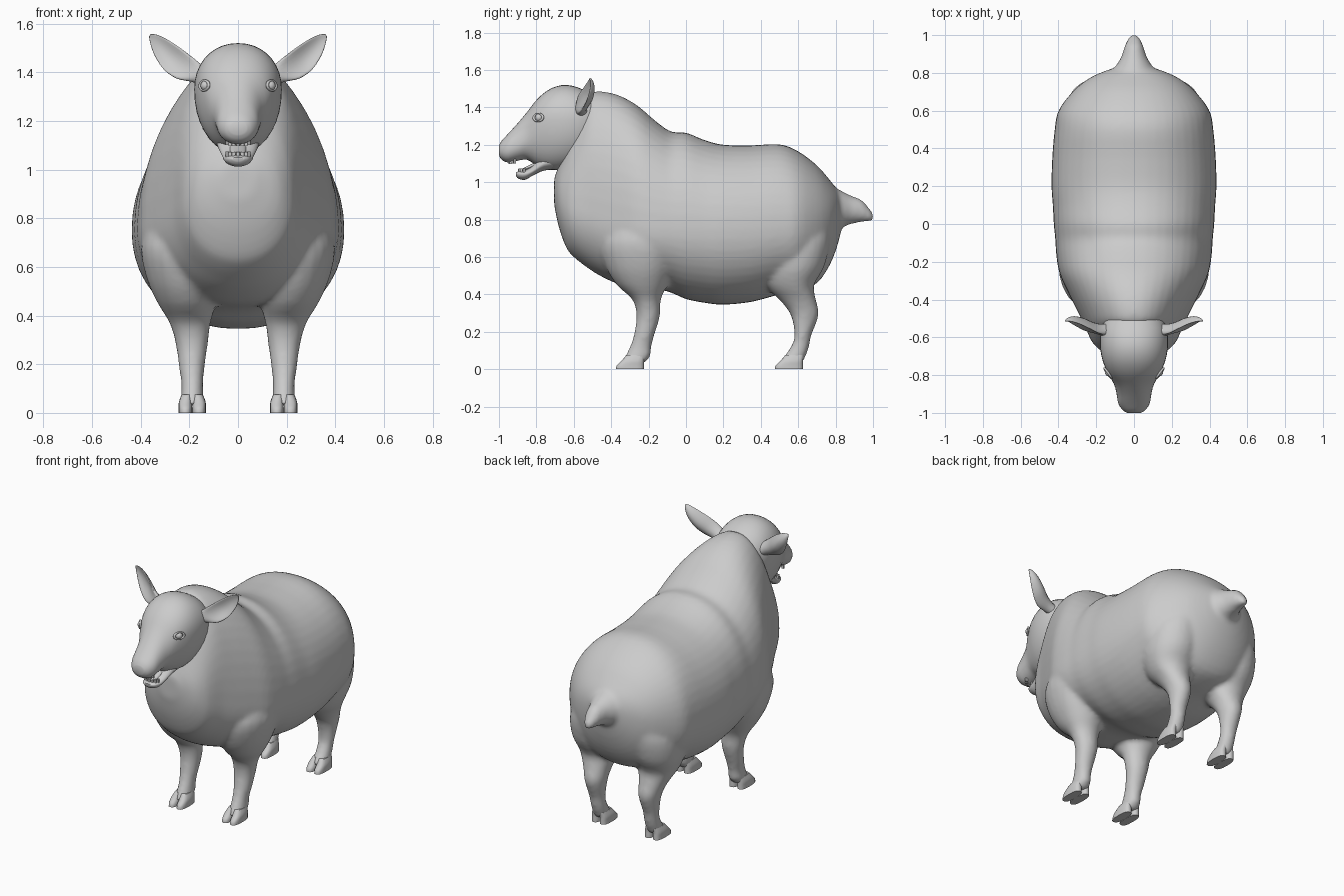
import bpy, bmesh, math
from mathutils import Vector

grey = bpy.data.materials.new("wool grey")
grey.diffuse_color = (0.6, 0.6, 0.6, 1)


def finish(name, bm, angle=50):
    bmesh.ops.recalc_face_normals(bm, faces=bm.faces)
    me = bpy.data.meshes.new(name)
    bm.to_mesh(me)
    bm.free()
    ob = bpy.data.objects.new(name, me)
    bpy.context.collection.objects.link(ob)
    me.materials.append(grey)
    bpy.ops.object.select_all(action='DESELECT')
    bpy.context.view_layer.objects.active = ob
    ob.select_set(True)
    bpy.ops.object.shade_smooth_by_angle(angle=math.radians(angle))
    return ob


def smooth_rows(rows, steps):
    """Curve interpolation between the given section rows."""
    out = []
    for i in range(len(rows) - 1):
        a, b, c, d = (rows[max(0, min(len(rows) - 1, i + k))] for k in (-1, 0, 1, 2))
        for s in range(steps):
            t = s / steps
            out.append([q + .5 * t * (r - p + t * (2 * p - 5 * q + 4 * r - w + t * (3 * (q - r) + w - p)))
                        for p, q, r, w in zip(a, b, c, d)])
    return out + [list(rows[-1])]


def skin(bm, rings):
    vs = [[bm.verts.new(p) for p in ring] for ring in rings]
    n = len(vs[0])
    for r, s in zip(vs, vs[1:]):
        for k in range(n):
            bm.faces.new((r[k], r[(k + 1) % n], s[(k + 1) % n], s[k]))
    bm.faces.new(vs[0][::-1])
    bm.faces.new(vs[-1])


def loft(bm, axis, rows, n=32, steps=3, power=1.0):
    """Rows: position, centre x, half width, low edge, high edge, widest level."""
    rings = []
    for t, cx, hw, lo, hi, mid in smooth_rows(rows, steps):
        ring = []
        for k in range(n):
            a = 2 * math.pi * k / n
            c, s = math.cos(a), math.sin(a)
            u = cx + hw * math.copysign(abs(c) ** power, c)
            v = mid + (hi - mid if s > 0 else mid - lo) * math.copysign(abs(s) ** power, s)
            ring.append((u, t, v) if axis == 'y' else (u, v, t))
        rings.append(ring)
    skin(bm, rings)


# Woolly body
body = bmesh.new()
loft(body, 'y', [
    (-.705, 0, .07, .88, 1.02, .96), (-.68, 0, .16, .76, 1.09, .92),
    (-.64, 0, .21, .65, 1.20, .88), (-.60, 0, .235, .60, 1.31, .86),
    (-.53, 0, .265, .545, 1.46, .83), (-.46, 0, .30, .50, 1.485, .80),
    (-.36, 0, .35, .455, 1.465, .78), (-.26, 0, .395, .44, 1.41, .76),
    (-.16, 0, .412, .43, 1.325, .75), (-.08, 0, .417, .41, 1.27, .75),
    (0, 0, .425, .375, 1.265, .75), (.1, 0, .43, .355, 1.225, .75),
    (.2, 0, .437, .345, 1.20, .75), (.35, 0, .433, .36, 1.197, .75),
    (.5, 0, .42, .40, 1.203, .76), (.6, 0, .40, .42, 1.165, .77),
    (.7, 0, .325, .46, 1.09, .79), (.77, 0, .24, .56, 1.01, .81),
    (.815, 0, .14, .68, .95, .83), (.84, 0, .05, .80, .90, .85)], n=48, power=.94)

# Tail
loft(body, 'y', [
    (.74, 0, .14, .70, 1.0, .85), (.83, 0, .10, .755, .955, .85),
    (.88, 0, .07, .775, .93, .85), (.94, 0, .05, .787, .905, .845),
    (.98, 0, .033, .79, .86, .825), (1.004, 0, .014, .795, .825, .81)], n=20)

# Legs, widening into shoulder and thigh
front = [(.03, .188, .048, -.345, -.225, -.28), (.07, .188, .047, -.325, -.19, -.25),
         (.12, .188, .045, -.30, -.185, -.24), (.18, .19, .052, -.28, -.17, -.22),
         (.28, .19, .066, -.265, -.14, -.20), (.37, .197, .085, -.285, -.135, -.21),
         (.45, .21, .12, -.37, -.10, -.22), (.55, .22, .155, -.43, -.06, -.22),
         (.68, .22, .18, -.46, -.02, -.22), (.80, .2, .17, -.40, -.05, -.22)]
back = [(.03, .188, .048, .50, .62, .56), (.07, .188, .047, .525, .64, .59),
        (.12, .188, .046, .56, .658, .61), (.18, .19, .05, .58, .67, .62),
        (.29, .19, .065, .56, .71, .63), (.37, .197, .085, .50, .695, .61),
        (.45, .205, .12, .42, .685, .58), (.55, .21, .15, .40, .74, .58),
        (.68, .2, .16, .42, .77, .60), (.80, .17, .14, .45, .77, .61)]
for rows in (front, back):
    for side in (-1, 1):
        loft(body, 'z', [(r[0], side * r[1]) + r[2:] for r in rows], n=24)

# Blend the wool, legs and tail into one skin
ob = finish("body_and_legs", body, 180)
rem = ob.modifiers.new("blend", 'REMESH')
rem.mode = 'VOXEL'
rem.voxel_size = .014
rem.use_smooth_shade = True
sm = ob.modifiers.new("soften", 'SMOOTH')
sm.factor = .5
sm.iterations = 6

# Cloven hooves
hooves = bmesh.new()
for y in (-.30, .55):
    for side in (-1, 1):
        for toe in (-1, 1):
            cx = side * .188 + toe * .028
            loft(hooves, 'z', [
                (0, cx, .028, y - .075, y + .075, y), (.02, cx, .028, y - .07, y + .075, y),
                (.045, cx, .027, y - .045, y + .075, y + .01),
                (.075, cx - toe * .006, .022, y - .02, y + .08, y + .03)], n=16, power=.75)
finish("hooves", hooves)

# Head and muzzle
head = bmesh.new()
loft(head, 'y', [
    (-1.0, 0, .035, 1.145, 1.195, 1.17), (-.985, 0, .06, 1.12, 1.222, 1.17),
    (-.95, 0, .083, 1.105, 1.26, 1.18), (-.90, 0, .092, 1.115, 1.315, 1.20),
    (-.85, 0, .105, 1.12, 1.375, 1.24), (-.79, 0, .138, 1.085, 1.45, 1.31),
    (-.72, 0, .167, 1.065, 1.502, 1.33), (-.64, 0, .18, 1.07, 1.52, 1.33),
    (-.55, 0, .172, 1.10, 1.495, 1.33), (-.45, 0, .13, 1.18, 1.43, 1.31)], n=36, power=.95)
finish("head", head)

# Open lower jaw
jaw = bmesh.new()
loft(jaw, 'y', [
    (-.91, 0, .025, 1.035, 1.05, 1.045), (-.895, 0, .045, 1.018, 1.058, 1.045),
    (-.86, 0, .058, 1.013, 1.065, 1.045), (-.82, 0, .066, 1.035, 1.09, 1.06),
    (-.76, 0, .085, 1.062, 1.15, 1.10), (-.68, 0, .09, 1.07, 1.18, 1.12)], n=24)
finish("lower_jaw", jaw)

# Tongue
tongue = bmesh.new()
loft(tongue, 'y', [(-.885, 0, .015, 1.062, 1.07, 1.066), (-.86, 0, .03, 1.06, 1.08, 1.07),
                   (-.80, 0, .035, 1.08, 1.11, 1.095)], n=16)
finish("tongue", tongue)

# Rows of teeth along both jaws
teeth = bmesh.new()
for z, y0, slope in ((1.06, -.85, .1), (1.11, -.90, .1)):
    for k in range(-3, 4):
        a = k * .4
        x, y = .046 * math.sin(a), y0 - .042 * math.cos(a)
        zz = z + slope * (y - y0 + .04)
        loft(teeth, 'z', [(zz - .012, x, .008, y - .006, y + .006, y),
                          (zz + .012, x, .008, y - .006, y + .006, y)], n=8, steps=1, power=.5)
finish("teeth", teeth)

# Cupped ears: crescent sections swept to the tip
for side, label in ((-1, "left"), (1, "right")):
    ear = bmesh.new()
    path = [(.12, -.56, 1.375, .035, .035, 0), (.17, -.565, 1.395, .042, .03, .01),
            (.22, -.555, 1.418, .055, .022, .028), (.27, -.53, 1.455, .056, .016, .034),
            (.315, -.512, 1.50, .043, .012, .024), (.345, -.508, 1.535, .024, .008, .01),
            (.362, -.512, 1.553, .006, .004, 0)]
    across = Vector((.62, .1, -.78)).normalized()
    rings = []
    for x, y, z, w, th, cup in smooth_rows(path, 3):
        ring = []
        for k in range(20):
            a = 2 * math.pi * k / 20
            p = Vector((x, y, z)) + across * w * math.cos(a)
            p.y += th * math.sin(a) - cup * (math.cos(a) ** 2 - .5)
            ring.append((side * p.x, p.y, p.z))
        rings.append(ring)
    skin(ear, rings)
    finish(label + "_ear", ear, 70)

# Eyes with lids
for side, label in ((-1, "left"), (1, "right")):
    centre = Vector((side * .132, -.785, 1.345))
    out = Vector((side * .8, -.58, .12)).normalized()
    turn = out.to_track_quat('Z', 'Y')
    eye = bmesh.new()
    bmesh.ops.create_uvsphere(eye, u_segments=16, v_segments=10, radius=.022)
    for v in eye.verts:
        v.co = centre + turn @ v.co
    rings = []
    for k in range(25):
        a = 2 * math.pi * k / 24
        ring = []
        for j in range(8):
            b = 2 * math.pi * j / 8
            r = .024 + .006 * math.cos(b)
            ring.append(centre + turn @ Vector((1.25 * r * math.cos(a), .85 * r * math.sin(a),
                                                .008 + .006 * math.sin(b))))
        rings.append(ring)
    skin(eye, rings)
    finish(label + "_eye", eye, 60)
